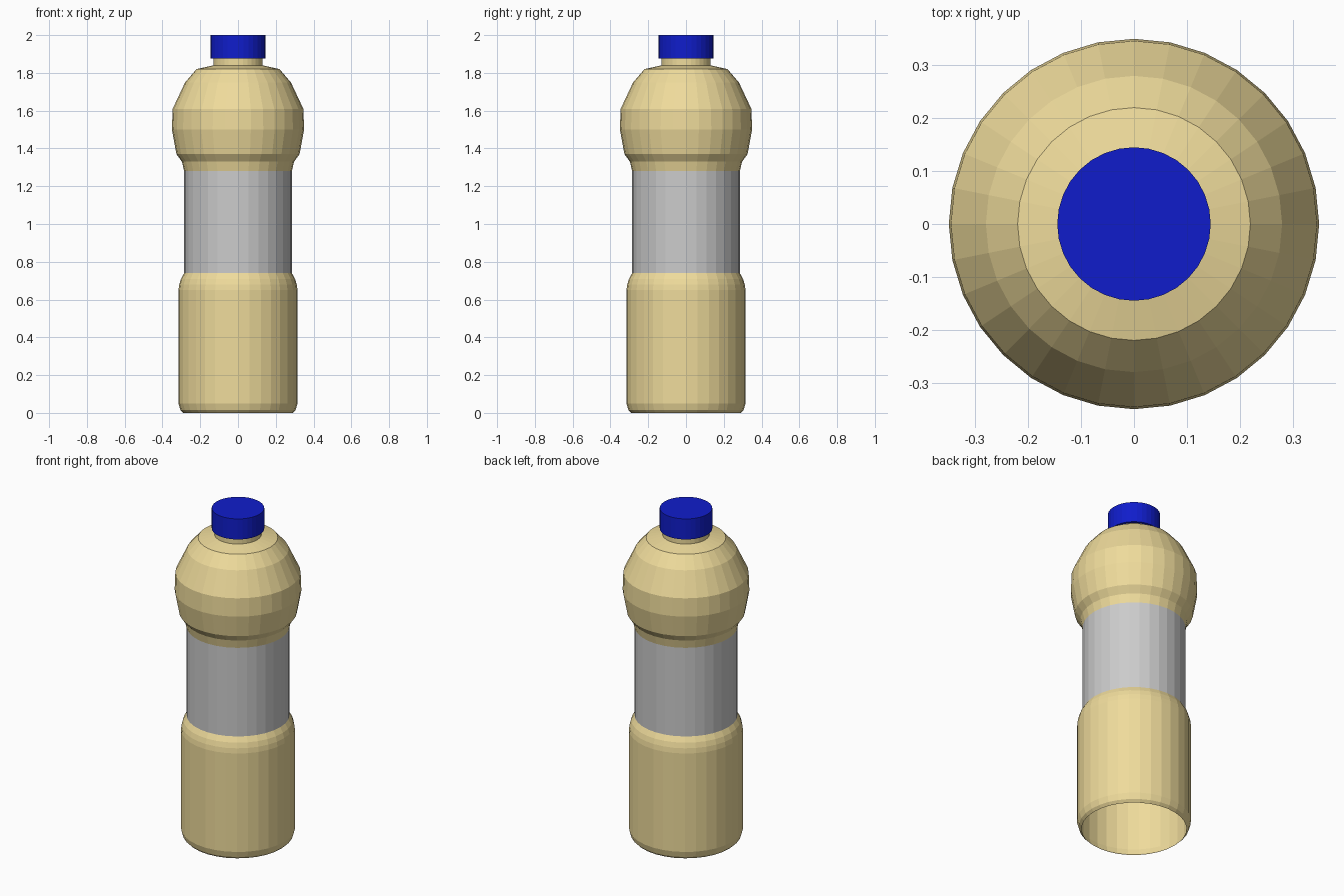
import bpy, bmesh
from math import sin, cos, pi

if "Cube" in bpy.data.objects:
    bpy.data.objects.remove(bpy.data.objects["Cube"])

SIDES = 32


def paint(name, rgb):
    m = bpy.data.materials.new(name)
    m.diffuse_color = (*rgb, 1)
    m.use_nodes = True
    m.node_tree.nodes["Principled BSDF"].inputs["Base Color"].default_value = m.diffuse_color
    return m


def lathe(name, profile, mat=None, cap_top=False):
    """Revolve (radius, z) points around z, bottom to top."""
    bm = bmesh.new()
    rings = [[bm.verts.new((r * cos(2 * pi * i / SIDES), r * sin(2 * pi * i / SIDES), z))
              for i in range(SIDES)] for r, z in profile]
    for a, b in zip(rings, rings[1:]):
        for i in range(SIDES):
            j = (i + 1) % SIDES
            bm.faces.new((a[i], a[j], b[j], b[i]))
    if cap_top:
        bm.faces.new(rings[-1])
    me = bpy.data.meshes.new(name)
    bm.to_mesh(me)
    bm.free()
    ob = bpy.data.objects.new(name, me)
    bpy.context.collection.objects.link(ob)
    if mat:
        me.materials.append(mat)
    return ob


cream = paint("cream", (0.86, 0.71, 0.33))
blue = paint("blue", (0.005, 0.012, 0.60))

# Lower body, open underneath
lathe("lower_body", [(0.29, 0), (0.305, 0.015), (0.315, 0.05), (0.315, 0.65),
                     (0.311, 0.68), (0.302, 0.71), (0.285, 0.74)], cream)

# Straight label band
lathe("label_band", [(0.285, 0.74), (0.285, 1.28)])

# Bulging shoulder and neck
lathe("shoulder", [(0.285, 1.28), (0.297, 1.33), (0.326, 1.37), (0.35, 1.50),
                   (0.346, 1.61), (0.28, 1.75), (0.22, 1.82), (0.13, 1.84),
                   (0.13, 1.88)], cream)

# Screw cap with a rim underneath
lathe("cap", [(0.13, 1.875), (0.145, 1.875), (0.145, 2.0)], blue, cap_top=True)
